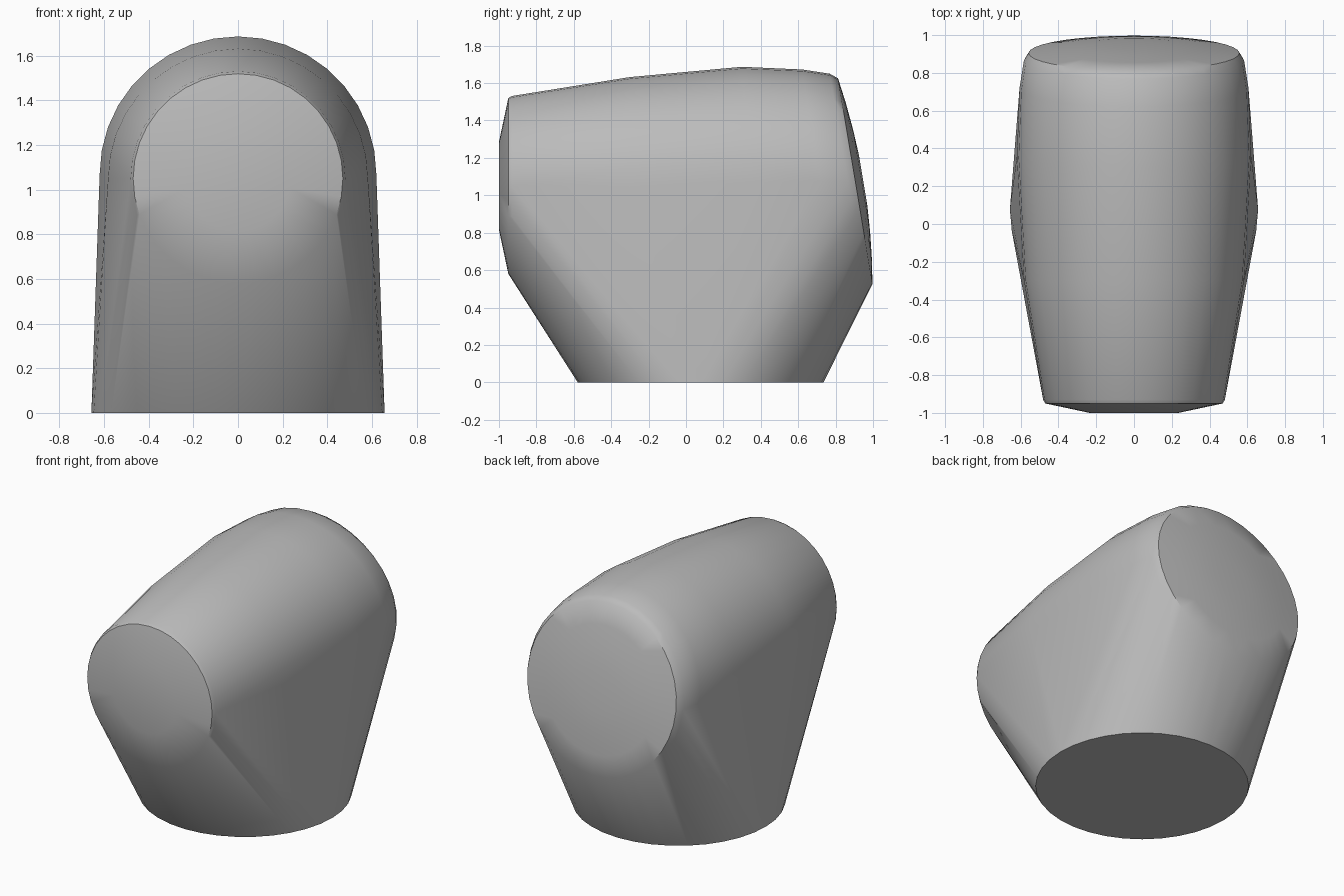
import bpy, bmesh, math

cube = bpy.data.objects.get("Cube")
if cube:
    bpy.data.objects.remove(cube, do_unlink=True)

SEGMENTS = 36
TILT = math.radians(9.5)          # lean of the rear end

grey = bpy.data.materials.new("plain grey")
grey.use_nodes = True
colour = (0.5, 0.5, 0.5, 1)
grey.diffuse_color = colour
grey.node_tree.nodes["Principled BSDF"].inputs["Base Color"].default_value = colour

bm = bmesh.new()


def ring(y, z, radius, tilt=0.0):
    """Upright circle facing along y; a positive tilt leans its top forward."""
    for i in range(SEGMENTS):
        a = math.tau * i / SEGMENTS
        up = radius * math.cos(a)
        bm.verts.new((radius * math.sin(a), y - up * math.sin(tilt), z + up * math.cos(tilt)))


# Round foot on the ground
for i in range(SEGMENTS):
    a = math.tau * i / SEGMENTS
    bm.verts.new((0.657 * math.cos(a), 0.078 + 0.657 * math.sin(a), 0))

# Front end: flat centre, shallow cone, narrow bevel
ring(-1.0, 1.05, 0.235)
ring(-0.95, 1.05, 0.47)
ring(-0.93, 1.05, 0.481)

# Barrel swelling towards the rear
ring(-0.3, 1.05, 0.582)
ring(0.36, 1.07, 0.62, TILT * 0.6)
ring(0.72, 1.075, 0.606, TILT)

# Rear end: rounded rim and slight dome
ring(0.865, 1.075, 0.583, TILT)
ring(0.905, 1.075, 0.558, TILT)
for share in (0.75, 0.5, 0.25):
    bulge = 0.045 * (1 - share ** 2)
    ring(0.905 + bulge * math.cos(TILT), 1.075 + bulge * math.sin(TILT), 0.558 * share, TILT)

# One taut skin around all the sections
hull = bmesh.ops.convex_hull(bm, input=bm.verts)
bmesh.ops.delete(bm, geom=[v for v in bm.verts if not v.link_faces], context='VERTS')
bmesh.ops.dissolve_limit(bm, angle_limit=math.radians(0.5), verts=bm.verts, edges=bm.edges)
bmesh.ops.recalc_face_normals(bm, faces=bm.faces)

mesh = bpy.data.meshes.new("elbow_body")
bm.to_mesh(mesh)
bm.free()
mesh.materials.append(grey)
body = bpy.data.objects.new("elbow_body", mesh)
bpy.context.collection.objects.link(body)

bpy.context.view_layer.objects.active = body
body.select_set(True)
bpy.ops.object.shade_smooth_by_angle(angle=math.radians(45))
